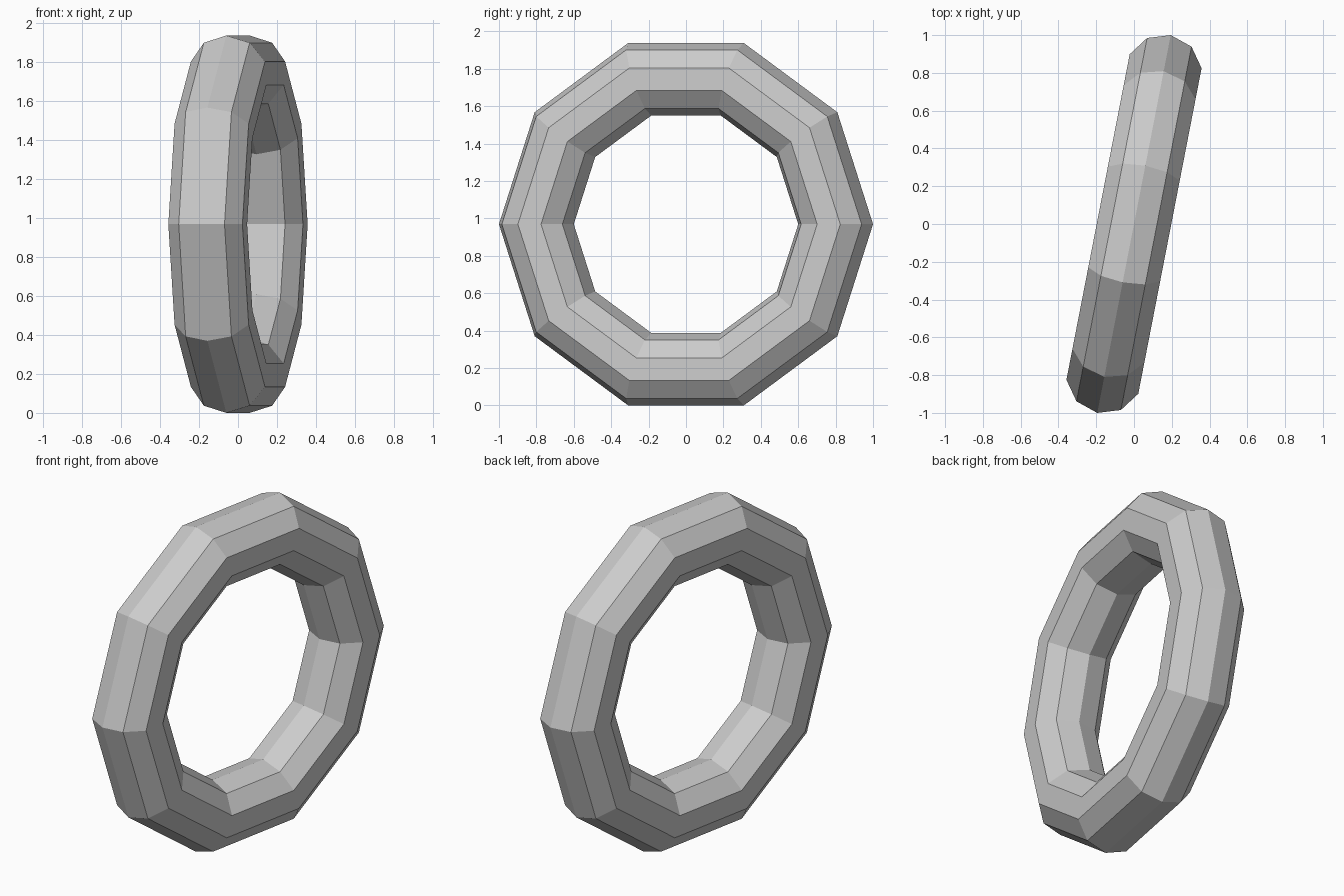
import bpy
from math import radians, cos, sin

if "Cube" in bpy.data.objects:
    bpy.data.objects.remove(bpy.data.objects["Cube"])

tilt = radians(11)               # turn of the ring about z
outer = 1.0 / cos(tilt)          # outer radius giving a depth of 2 units
major, minor = outer * 0.8, outer * 0.2

# Low-poly upright ring: ten segments around, ten-sided section
bpy.ops.mesh.primitive_torus_add(
    major_segments=10, minor_segments=10,
    major_radius=major, minor_radius=minor,
    location=(0, 0, outer * sin(radians(72))),
    rotation=(radians(90), 0, radians(90) - tilt))
ring = bpy.context.object
ring.name = "ring"
bpy.ops.object.transform_apply(location=True, rotation=True, scale=True)
bpy.ops.object.shade_flat()
